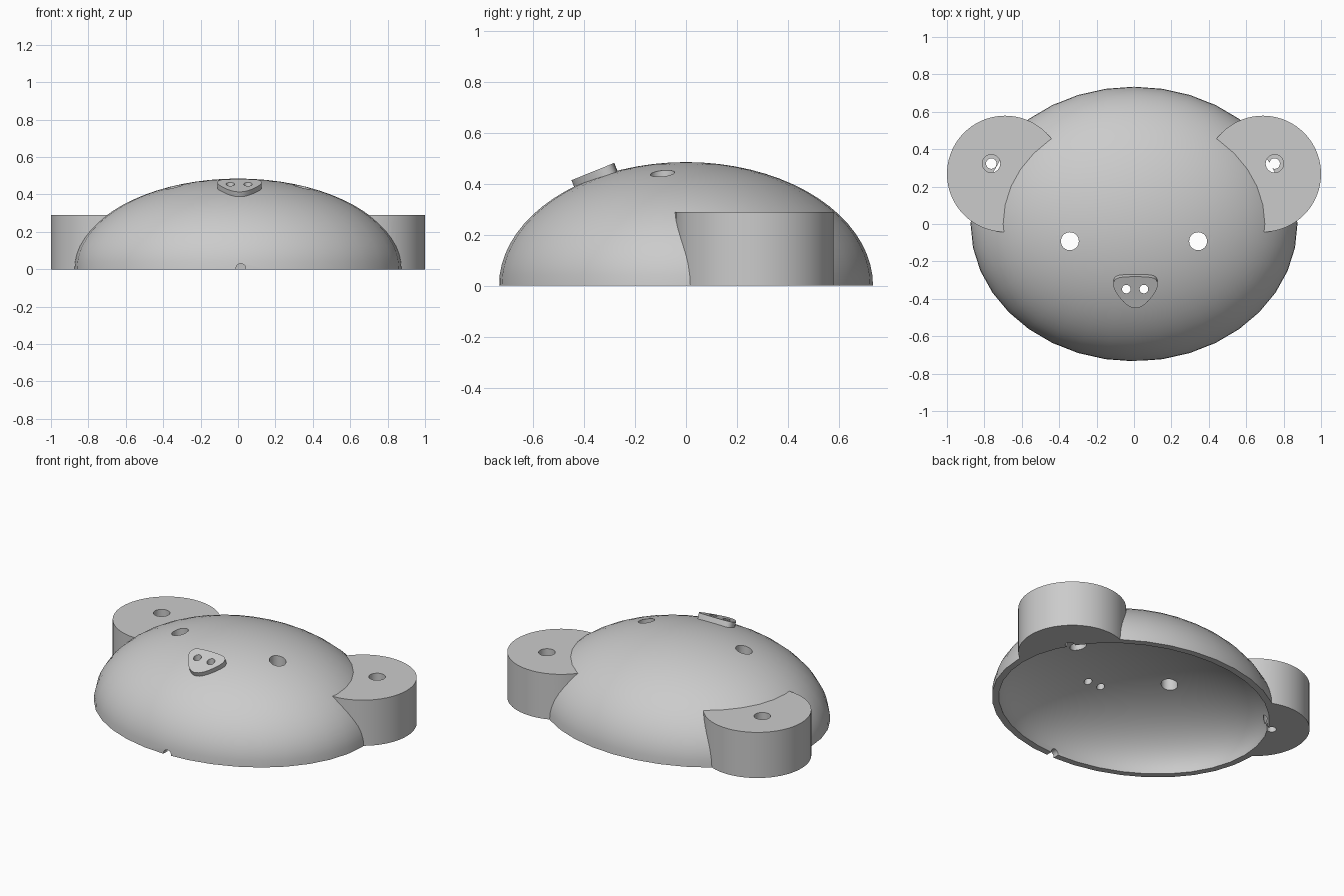
import bpy, bmesh, math
from mathutils import Matrix, Vector

cube = bpy.data.objects.get("Cube")
if cube:
    bpy.data.objects.remove(cube, do_unlink=True)

grey = bpy.data.materials.new("plain_grey")
grey.use_nodes = True
colour = (0.6, 0.6, 0.6, 1)
grey.diffuse_color = colour
grey.node_tree.nodes["Principled BSDF"].inputs["Base Color"].default_value = colour

OUTER = (0.874, 0.734, 0.485)
INNER = (0.834, 0.694, 0.363)


def finish(bm, name):
    bmesh.ops.recalc_face_normals(bm, faces=bm.faces[:])
    mesh = bpy.data.meshes.new(name)
    bm.to_mesh(mesh)
    bm.free()
    mesh.materials.append(grey)
    obj = bpy.data.objects.new(name, mesh)
    bpy.context.collection.objects.link(obj)
    return obj


def ellipsoid(name, size, half=False):
    bm = bmesh.new()
    bmesh.ops.create_uvsphere(bm, u_segments=36, v_segments=36, radius=1)
    bmesh.ops.scale(bm, vec=size, verts=bm.verts[:])
    if half:
        geom = bm.verts[:] + bm.edges[:] + bm.faces[:]
        bmesh.ops.bisect_plane(bm, geom=geom, dist=1e-5, plane_co=(0, 0, 0),
                               plane_no=(0, 0, 1), clear_inner=True)
        bmesh.ops.holes_fill(bm, edges=[e for e in bm.edges if e.is_boundary])
    return finish(bm, name)


def cylinder(name, x, y, z0, z1, radius, sides=32):
    bm = bmesh.new()
    bmesh.ops.create_cone(bm, cap_ends=True, segments=sides, radius1=radius,
                          radius2=radius, depth=z1 - z0,
                          matrix=Matrix.Translation((x, y, (z0 + z1) / 2)))
    return finish(bm, name)


def select_only(obj):
    bpy.ops.object.select_all(action='DESELECT')
    obj.select_set(True)
    bpy.context.view_layer.objects.active = obj


def cut(target, cutters):
    select_only(target)
    for cutter in cutters:
        cutter.hide_render = True
        mod = target.modifiers.new("cut", 'BOOLEAN')
        mod.operation = 'DIFFERENCE'
        mod.solver = 'EXACT'
        mod.object = cutter
        bpy.ops.object.modifier_apply(modifier=mod.name)


def chaikin(points, rounds):
    # Round the corners of a closed outline
    for _ in range(rounds):
        smooth = []
        for i, p in enumerate(points):
            q = points[(i + 1) % len(points)]
            smooth += [p.lerp(q, 0.25), p.lerp(q, 0.75)]
        points = smooth
    return points


# Main parts: domed head, two round ears
head = ellipsoid("head_shell", OUTER, half=True)
ears = {side: cylinder(name, sign * 0.689, 0.268, 0, 0.29, 0.311, 72)
        for side, sign, name in (("L", 1, "left_ear"), ("R", -1, "right_ear"))}

# Nose: tilted rounded triangle
half_outline = [(0.06, 0.09), (0.115, 0.078), (0.122, 0.02), (0.04, -0.091)]
outline = [Vector((x, y, 0)) for x, y in half_outline]
outline += [Vector((-p.x, p.y, 0)) for p in reversed(outline)]
bm = bmesh.new()
face = bm.faces.new([bm.verts.new(p) for p in chaikin(outline, 3)])
extruded = bmesh.ops.extrude_face_region(bm, geom=[face])["geom"]
bmesh.ops.translate(bm, vec=(0, 0, -0.05),
                    verts=[g for g in extruded if isinstance(g, bmesh.types.BMVert)])
bm.transform(Matrix.Translation((0.008, -0.365, 0.448))
             @ Matrix.Rotation(math.radians(22), 4, 'X'))
nose = finish(bm, "nose")

# Cutters: cavity, eye holes, nostrils, stepped ear holes, rim notch
cavity = ellipsoid("cavity_cutter", INNER)
core = ellipsoid("ear_core_cutter", [s - 0.006 for s in OUTER])
eyes = [cylinder("eye_cutter", x, -0.092, 0.1, 0.7, 0.048) for x in (-0.343, 0.343)]
nostrils = [cylinder("nostril_cutter", x, -0.348, 0.1, 0.7, 0.023)
            for x in (-0.041, 0.053)]
ear_holes = {side: [cylinder("ear_bore_cutter", x, 0.323, 0.05, 0.5, 0.048),
                    cylinder("ear_hole_cutter", x, 0.323, -0.1, 0.4, 0.028)]
             for side, x in (("L", 0.752), ("R", -0.763))}
notch = cylinder("notch_cutter", 0, 0, -0.1, 0.1, 0.026)
notch.data.transform(Matrix.Translation((0.015, -0.72, 0.004))
                     @ Matrix.Rotation(math.pi / 2, 4, 'X'))
all_ear_holes = sum(ear_holes.values(), [])

# Carve the parts
cut(head, [cavity, notch] + eyes + nostrils + all_ear_holes)
cut(nose, nostrils)
for side, ear in ears.items():
    cut(ear, [core] + ear_holes[side])

for cutter in [cavity, core, notch] + eyes + nostrils + all_ear_holes:
    bpy.data.objects.remove(cutter, do_unlink=True)

for part in [head, nose] + list(ears.values()):
    select_only(part)
    bpy.ops.object.shade_smooth_by_angle(angle=math.radians(30))
